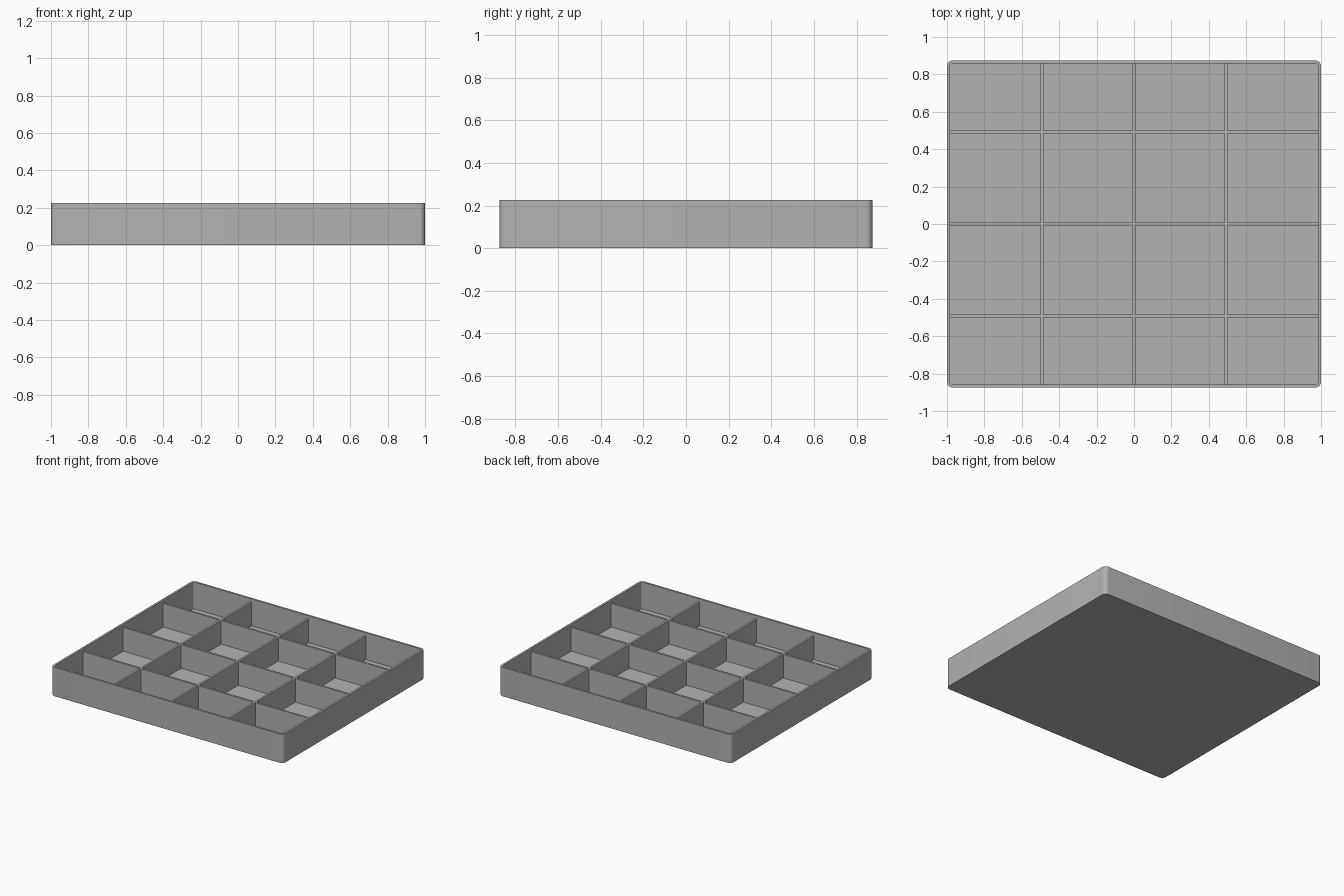
import bpy
import bmesh
import math
from mathutils import Vector

cube = bpy.data.objects.get("Cube")
if cube:
    bpy.data.objects.remove(cube, do_unlink=True)

HALF_X, HALF_Y, HEIGHT = 1.0, 0.875, 0.225
WALL, FLOOR, RADIUS = 0.016, 0.016, 0.032
DIVIDER_TOP, PITCH, SINK = 0.2, 0.4925, 0.006

grey = bpy.data.materials.new("plain grey")
grey.use_nodes = True
grey.diffuse_color = (0.45, 0.45, 0.45, 1)
grey.node_tree.nodes["Principled BSDF"].inputs["Base Color"].default_value = grey.diffuse_color


def finish(name, bm):
    """Turn a bmesh into a named grey object."""
    bmesh.ops.recalc_face_normals(bm, faces=bm.faces)
    mesh = bpy.data.meshes.new(name)
    bm.to_mesh(mesh)
    bm.free()
    mesh.materials.append(grey)
    obj = bpy.data.objects.new(name, mesh)
    bpy.context.collection.objects.link(obj)
    return obj


def rounded_loop(bm, inset, z, steps=8):
    """Rounded rectangle of vertices, inset from the outer wall."""
    r = RADIUS - inset
    verts = []
    for i, (sx, sy) in enumerate([(1, 1), (-1, 1), (-1, -1), (1, -1)]):
        for k in range(steps + 1):
            a = (i + k / steps) * math.pi / 2
            verts.append(bm.verts.new((sx * (HALF_X - RADIUS) + r * math.cos(a),
                                       sy * (HALF_Y - RADIUS) + r * math.sin(a), z)))
    return verts


def divider(name, x0, x1, y0, y1):
    """Upright panel standing on the tray floor."""
    bm = bmesh.new()
    bmesh.ops.create_cube(bm, size=1)
    low, high = Vector((x0, y0, FLOOR - SINK)), Vector((x1, y1, DIVIDER_TOP))
    bmesh.ops.scale(bm, vec=high - low, verts=bm.verts)
    bmesh.ops.translate(bm, vec=(low + high) / 2, verts=bm.verts)
    finish(name, bm)


# Tray shell: outside wall, rim, inside wall and floor
bm = bmesh.new()
loops = [rounded_loop(bm, inset, z) for inset, z in
         [(0, 0), (0, HEIGHT), (WALL, HEIGHT), (WALL, FLOOR)]]
for a, b in zip(loops, loops[1:]):
    for i in range(len(a)):
        j = (i + 1) % len(a)
        bm.faces.new((a[i], a[j], b[j], b[i]))
bm.faces.new(loops[0])
bm.faces.new(loops[-1])
tray = finish("tray", bm)
bpy.context.view_layer.objects.active = tray
tray.select_set(True)
bpy.ops.object.shade_smooth_by_angle(angle=math.radians(30))

# Long dividers running front to back
half = WALL / 2
end_x, end_y = HALF_X - WALL + SINK, HALF_Y - WALL + SINK
columns = [-PITCH, 0, PITCH]
for n, x in enumerate(columns):
    divider(f"long_divider_{n + 1}", x - half, x + half, -end_y, end_y)

# Short cross dividers fitted between the long ones
starts = [-end_x] + [x + half for x in columns]
stops = [x - half for x in columns] + [end_x]
for row, y in enumerate(columns):
    for n, (x0, x1) in enumerate(zip(starts, stops)):
        divider(f"cross_divider_{row + 1}_{n + 1}", x0, x1, y - half, y + half)
